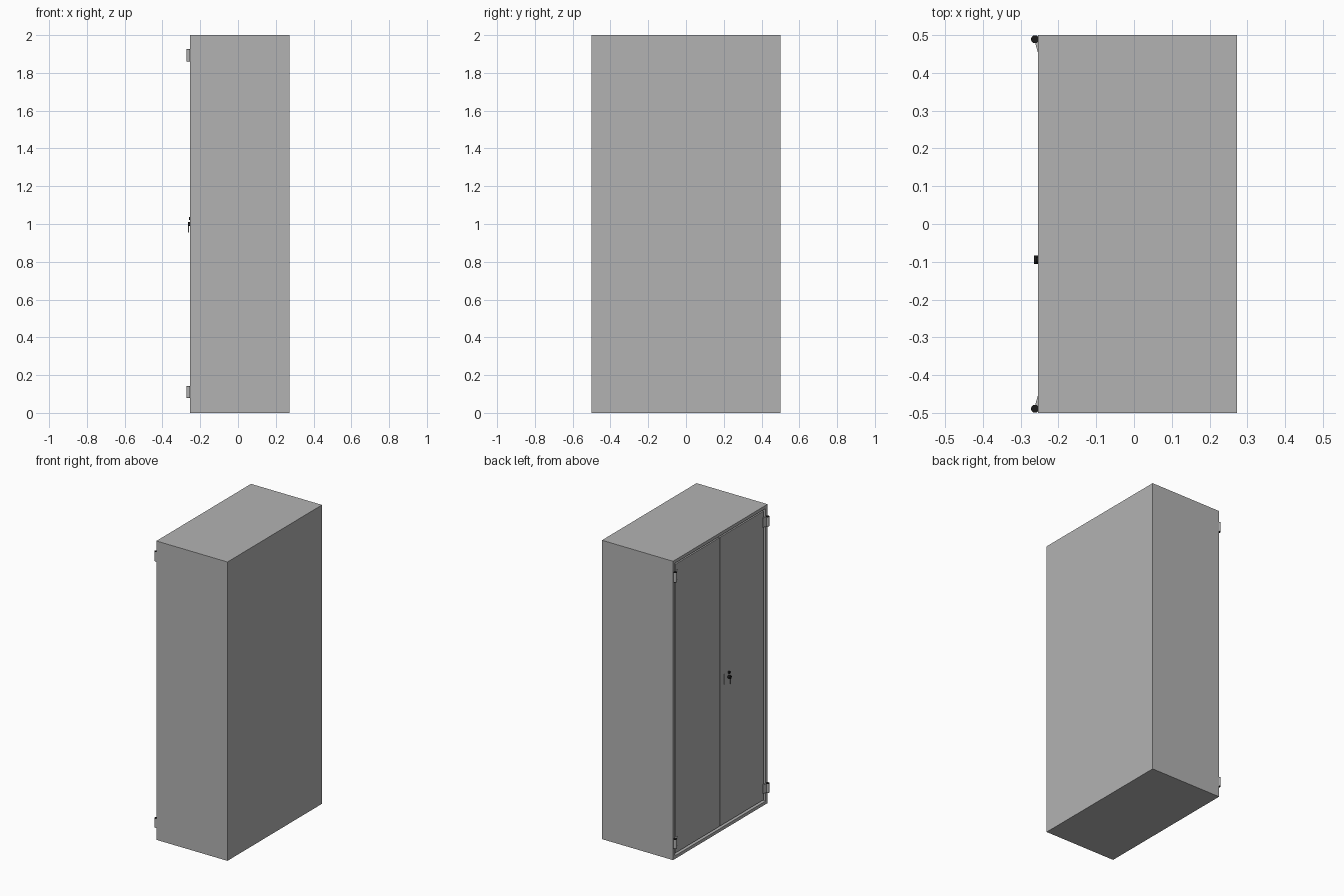
import bpy, bmesh, math
from mathutils import Vector, Matrix

if "Cube" in bpy.data.objects:
    bpy.data.objects.remove(bpy.data.objects["Cube"])

FRONT, BACK = -0.254, 0.272      # door side / rear side in x


def material(name, value):
    mat = bpy.data.materials.new(name)
    mat.diffuse_color = (value, value, value, 1)
    mat.use_nodes = True
    mat.node_tree.nodes["Principled BSDF"].inputs["Base Color"].default_value = mat.diffuse_color
    return mat


GREY = material("grey_paint", 0.45)
BLACK = material("black_metal", 0.01)


def finish(bm, name, mat=GREY, smooth=False):
    bmesh.ops.recalc_face_normals(bm, faces=bm.faces)
    me = bpy.data.meshes.new(name)
    bm.to_mesh(me)
    bm.free()
    me.materials.append(mat)
    ob = bpy.data.objects.new(name, me)
    bpy.context.collection.objects.link(ob)
    if smooth:
        bpy.ops.object.select_all(action='DESELECT')
        ob.select_set(True)
        bpy.context.view_layer.objects.active = ob
        bpy.ops.object.shade_smooth_by_angle(angle=math.radians(35))
    return ob


def box_mesh(lo, hi):
    bm = bmesh.new()
    bmesh.ops.create_cube(bm, size=1)
    lo, hi = Vector(lo), Vector(hi)
    for v in bm.verts:
        v.co = Vector(v.co[i] * (hi[i] - lo[i]) + (hi[i] + lo[i]) / 2 for i in range(3))
    return bm


def box(name, lo, hi, mat=GREY):
    return finish(box_mesh(lo, hi), name, mat)


def cylinder(name, centre, radius, depth, axis, mat=GREY):
    bm = bmesh.new()
    rot = Matrix.Rotation(math.pi / 2, 4, 'Y') if axis == 'X' else Matrix()
    bmesh.ops.create_cone(bm, cap_ends=True, segments=32, radius1=radius, radius2=radius,
                          depth=depth, matrix=Matrix.Translation(centre) @ rot)
    return finish(bm, name, mat, True)


def prism(name, outline, z0, z1):
    bm = bmesh.new()
    face = bm.faces.new([bm.verts.new((x, y, z0)) for x, y in outline])
    ext = bmesh.ops.extrude_face_region(bm, geom=[face])
    for g in ext['geom']:
        if isinstance(g, bmesh.types.BMVert):
            g.co.z = z1
    return finish(bm, name)


# Carcass with the door opening sunk into its front
bm = box_mesh((FRONT, -0.5, 0), (BACK, 0.5, 2))
bm.normal_update()
front = min(bm.faces, key=lambda f: f.calc_center_median().x)
bmesh.ops.inset_region(bm, faces=[front], thickness=0.03)
ext = bmesh.ops.extrude_discrete_faces(bm, faces=[front])
for v in ext['faces'][0].verts:
    v.co.x += 0.022
finish(bm, "carcass")

# Pair of doors with a narrow gap all round
for side, name in ((1, "left_door"), (-1, "right_door")):
    y0, y1 = sorted((side * 0.004, side * 0.465))
    box(name, (FRONT + 0.005, y0, 0.034), (FRONT + 0.0225, y1, 1.966))

# Hinges: round knuckle with dark end caps, and a bent leaf reaching to the door
for side, label in ((1, "left"), (-1, "right")):
    for z0, z1, level in ((0.08, 0.14, "lower"), (1.862, 1.925, "upper")):
        y = side * 0.489
        cylinder(f"{label}_{level}_hinge_pin", (-0.262, y, (z0 + z1) / 2), 0.0105, z1 - z0, 'Z')
        for z, end in ((z0, "bottom"), (z1, "top")):
            cylinder(f"{label}_{level}_hinge_{end}_cap", (-0.262, y, z), 0.0106, 0.003, 'Z', BLACK)
        leaf = [(-0.262, 0.482), (-0.258, 0.466), (-0.254, 0.453),
                (-0.247, 0.453), (-0.251, 0.468), (-0.254, 0.487)]
        prism(f"{label}_{level}_hinge_leaf", [(x, side * ly) for x, ly in leaf], z0, z1)

# Lock, turning knob and key lever on the right door
door_x = FRONT + 0.005
cylinder("lock_cylinder", (door_x - 0.005, -0.095, 1.03), 0.008, 0.012, 'X', BLACK)
cylinder("knob", (door_x - 0.008, -0.095, 1.0), 0.011, 0.016, 'X', BLACK)
box("lever", (-0.265, -0.098, 0.955), (-0.260, -0.092, 1.0))

# Slim finger grip near the meeting edge
box("finger_grip", (door_x - 0.001, -0.052, 0.965), (door_x + 0.002, -0.048, 1.035))
